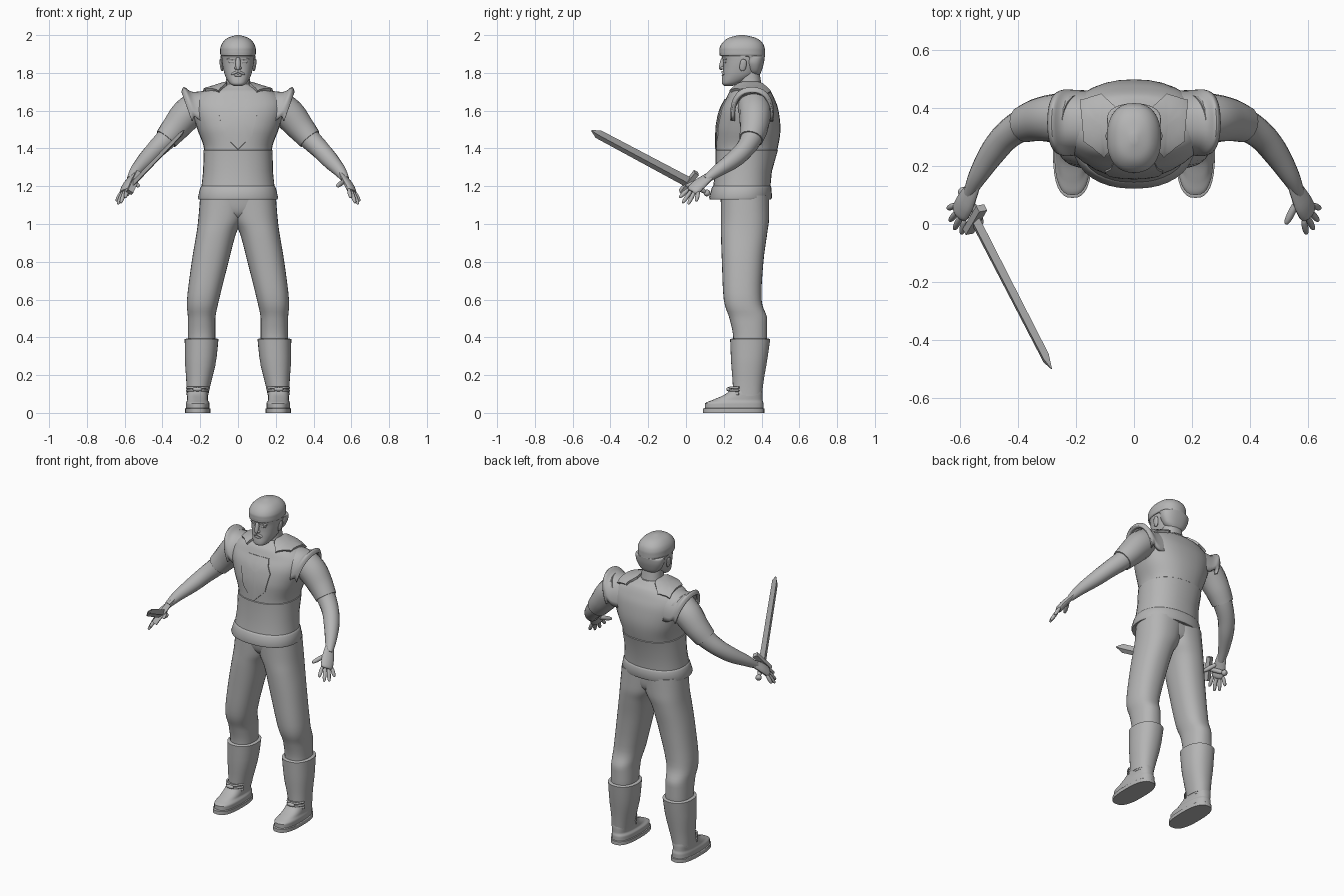
import bpy, bmesh, math
from mathutils import Vector
from mathutils.bvhtree import BVHTree

cube = bpy.data.objects.get("Cube")
if cube:
    bpy.data.objects.remove(cube, do_unlink=True)

tone = (.46, .46, .46, 1)
grey = bpy.data.materials.new("plain grey")
grey.use_nodes = True
grey.diffuse_color = tone
grey.node_tree.nodes["Principled BSDF"].inputs["Base Color"].default_value = tone
parts = []


def skin(name, rings, mirror=False, closed=True):
    """Join a list of point rings into one object; closed rings also get end caps."""
    bm = bmesh.new()
    grid = [[bm.verts.new(point) for point in ring] for ring in rings]
    count = len(grid[0])
    for lower, upper in zip(grid, grid[1:]):
        for i in range(count if closed else count - 1):
            j = (i + 1) % count
            bm.faces.new((lower[i], lower[j], upper[j], upper[i]))
    if closed:
        bm.faces.new(grid[0])
        bm.faces.new(grid[-1])
    bmesh.ops.recalc_face_normals(bm, faces=bm.faces)
    mesh = bpy.data.meshes.new(name)
    bm.to_mesh(mesh)
    bm.free()
    mesh.materials.append(grey)
    obj = bpy.data.objects.new(name, mesh)
    bpy.context.collection.objects.link(obj)
    if mirror:
        obj.modifiers.new("Mirror", "MIRROR").use_mirror_merge = False
    parts.append(obj)
    return obj


def refine(rows, steps=5):
    """Interpolate rows with a smooth curve that never overshoots."""
    result = []
    for k in range(len(rows) - 1):
        group = (rows[max(k - 1, 0)], rows[k], rows[k + 1], rows[min(k + 2, len(rows) - 1)])
        for s in range(steps):
            t = s / steps
            row = []
            for a, b, c, d in zip(*group):
                value = b + t / 2 * (c - a + t * (2 * a - 5 * b + 4 * c - d + t * (3 * (b - c) + d - a)))
                row.append(min(max(value, min(b, c)), max(b, c)))
            result.append(row)
    return result + [rows[-1]]


def power(value, exponent):
    return math.copysign(abs(value) ** (2 / exponent), value)


def turn(count):
    """Cosine and sine pairs around a circle."""
    return [(math.cos(math.tau * i / count), math.sin(math.tau * i / count)) for i in range(count)]


def stack(name, rows, exponent=2.3, mirror=True):
    """Level rounded sections: height, x range, y range."""
    rings = []
    for z, left, right, front, back in refine(rows):
        rings.append([((left + right + (right - left) * power(c, exponent)) / 2,
                       (front + back + (back - front) * power(s, exponent)) / 2, z) for c, s in turn(32)])
    return skin(name, rings, mirror)


def central(name, rows):
    """Level sections centred on the body: height, half width, y range."""
    return stack(name, [(z, -half, half, front, back) for z, half, front, back in rows], mirror=False)


def limb(name, rows, across=(0, 0, 1), flat=1, mirror=True):
    """Round tube through x, y, z, radius; flat thins it sideways to the across direction."""
    path = refine(rows)
    points = [Vector(row[:3]) for row in path]
    rings = []
    for k, point in enumerate(points):
        tangent = (points[min(k + 1, len(points) - 1)] - points[max(k - 1, 0)]).normalized()
        u = Vector(across)
        u = (u - tangent * u.dot(tangent)).normalized()
        v = tangent.cross(u) * flat
        rings.append([point + path[k][3] * (u * c + v * s) for c, s in turn(16)])
    return skin(name, rings, mirror)


def spindle(name, start, end, radius, mirror=True, across=(.3, .5, .8), flat=1):
    """Blunt rounded rod from start to end."""
    a, b = Vector(start), Vector(end)
    rows = []
    for k in range(9):
        angle = math.pi * k / 8
        rows.append((*a.lerp(b, (1 - math.cos(angle)) / 2), radius * max(math.sin(angle), .1) ** .6))
    return limb(name, rows, across, flat, mirror)


def surface_of(obj):
    return BVHTree.FromObject(obj, bpy.context.evaluated_depsgraph_get())


def wrap(name, surface, centre, levels, mirror=False):
    """Band of cloth or leather around a body part; levels give height and lift."""
    rings = []
    for z, lift in levels:
        ring = []
        for c, s in turn(40):
            outward = Vector((c, s, 0))
            hit = surface.ray_cast(Vector((*centre, z)), outward)[0]
            ring.append(hit + outward * lift)
        rings.append(ring)
    skin(name, rings, mirror)


def plate(name, surface, outline, project, lift, mirror=False):
    """Raised plate on a surface; project turns an outline point into a ray."""
    corners = [Vector(p) for p in outline]
    middle = sum(corners, Vector((0, 0))) / len(corners)
    loop = [a.lerp(b, s / 6) for a, b in zip(corners, corners[1:] + corners[:1]) for s in range(6)]
    rings = []
    for scale, height in ((.02, lift), (.3, lift), (.6, lift), (.9, lift), (1, lift), (1.02, -lift)):
        ring = []
        for p in loop:
            origin, direction = project(middle.lerp(p, scale))
            hit, normal = surface.ray_cast(Vector(origin), Vector(direction))[:2]
            ring.append(hit + normal * height)
        rings.append(ring)
    skin(name, rings, mirror)


# Torso with waist band and flared hem
torso = central("torso", [
    (1.13, .2, .135, .44), (1.28, .18, .16, .45), (1.4, .18, .16, .485), (1.5, .215, .16, .5),
    (1.6, .245, .18, .49), (1.66, .235, .21, .47), (1.7, .19, .23, .45), (1.72, .13, .25, .43), (1.74, .07, .27, .41)])
chest = surface_of(torso)
wrap("waist_band", chest, (0, .3), [(1.2, .004), (1.28, .005), (1.39, .004), (1.4, -.01)])
wrap("tunic_hem", chest, (0, .3), [(1.131, .01), (1.14, .015), (1.19, .01), (1.2, .006), (1.21, -.01)])

# Breastplate and collar plates
half = [(0, 1.66), (.07, 1.66), (.08, 1.62), (.1, 1.58), (.075, 1.47), (0, 1.395)]
shield = half + [(-x, z) for x, z in reversed(half[1:-1])]
plate("breastplate", chest, shield, lambda p: ((p.x, -1, p.y), (0, 1, 0)), .006)
plate("collar_plates", chest, [(.06, .28), (.1, .24), (.17, .29), (.18, .42), (.11, .44), (.06, .4)],
      lambda p: ((p.x, p.y, 3), (0, 0, -1)), .014, True)

# Shoulder guards: arched sheets with a flared outer rim
rings = []
for x, top, radius in refine([(.14, 1.71, .11), (.24, 1.7, .113), (.285, 1.725, .115), (.3, 1.7, .11)]):
    ring = []
    for i in range(-10, 11):
        angle = math.pi / 19 * i
        drop = 1 - power(math.cos(angle), 2.3)
        ring.append((x - .05 * drop, .35 + radius * power(math.sin(angle), 2.3), top - .14 * drop))
    rings.append(ring)
guards = skin("shoulder_guards", rings, True, False)
guards.modifiers.new("Thickness", "SOLIDIFY").thickness = .02

# Arms and sleeves
shoulder = [(.2, .36, 1.63, .08), (.27, .365, 1.58, .078), (.33, .36, 1.51, .068), (.38, .345, 1.45, .057)]
limb("arms", shoulder + [(.44, .305, 1.39, .05), (.49, .245, 1.335, .045), (.54, .165, 1.28, .033),
                         (.57, .105, 1.235, .02)])
limb("sleeves", [(x, y, z, radius + .007) for x, y, z, radius in shoulder])

# Hands with four fanned fingers and a thumb
spread = Vector((.47, .88, -.2))
limb("palms", [(.55, .14, 1.265, .025), (.585, .07, 1.21, .039), (.6, .04, 1.18, .038), (.605, .03, 1.17, .025)],
     spread, .5)
knuckle, fan = Vector((.6, .04, 1.18)), Vector((.62, .01, 1.13))
for i, name in enumerate(("index", "middle", "ring", "little")):
    offset = (i - 1.5) / 3
    reach = (fan - knuckle) * (.5 - 2 * offset ** 2)
    spindle(name + "_fingers", knuckle + spread * offset * .06, fan + spread * offset * .1 + reach, .011)
spindle("thumbs", (.565, .08, 1.23), (.525, 0, 1.2), .013)

# Sword in the right hand
hilt, point, pommel = Vector((-.55, .015, 1.22)), Vector((-.285, -.5, 1.495)), Vector((-.59, .11, 1.165))
along = (point - hilt).normalized()
wide = Vector((.35, .54, .76))
thick = along.cross(wide).normalized()
wide = thick.cross(along)


def diamond(centre, width, depth):
    return [centre + wide * width, centre + thick * depth, centre - wide * width, centre - thick * depth]


skin("sword_blade", [diamond(hilt, .03, .013), diamond(hilt.lerp(point, .93), .026, .011), diamond(point, .003, .002)])
skin("sword_guard", [[hilt + along * end + wide * w * .07 + thick * t * .016
                      for w, t in ((1, 1), (1, -1), (-1, -1), (-1, 1))] for end in (-.013, .013)])
spindle("sword_grip", hilt, pommel, .014, False)
spindle("sword_pommel", pommel - along * .016, pommel + along * .014, .018, False)

# Trousers
central("trouser_seat", [(1, .03, .26, .36), (1.04, .1, .21, .41), (1.08, .18, .19, .43), (1.15, .19, .18, .435)])
legs = stack("trouser_legs", [
    (.09, .16, .27, .25, .4), (.25, .13, .27, .25, .415), (.4, .12, .265, .25, .43), (.5, .12, .265, .23, .43),
    (.6, .1, .27, .2, .4), (.8, .05, .245, .19, .41), (.95, .01, .22, .185, .43), (1.03, -.03, .21, .185, .44),
    (1.15, -.06, .2, .185, .44)])

# Boots: shaft with a rim, shoe, sole and laces
shaft = [(.1, .002), (.15, .003), (.2, .006), (.25, .01), (.3, .013), (.35, .015), (.39, .017), (.395, .005)]
wrap("boot_shafts", surface_of(legs), (.2, .34), shaft, True)
stack("boot_feet", [(.02, .15, .275, .1, .41), (.05, .15, .275, .1, .41), (.07, .16, .27, .145, .405),
                    (.1, .16, .27, .21, .405), (.14, .165, .265, .25, .4)], 2.6)
stack("boot_soles", [(0, .145, .28, .09, .415), (.022, .145, .28, .09, .415), (.025, .16, .27, .11, .4)], 2.6)
for k in range(3):
    z = .1 + .017 * k
    limb("boot_laces", [(.16, .28, z, .006), (.19, .235, z, .006), (.24, .235, z, .006), (.27, .28, z, .006)])
spindle("lace_knots", (.19, .225, .125), (.24, .225, .125), .011)

# Neck, head and hair
central("neck", [(1.68, .085, .26, .415), (1.74, .065, .275, .4), (1.83, .06, .28, .385)])
central("head", [(1.73, .02, .205, .24), (1.745, .045, .19, .29), (1.785, .068, .193, .365), (1.83, .08, .197, .39),
                 (1.87, .086, .195, .405), (1.91, .087, .185, .41), (1.96, .07, .21, .39)])
central("hair", [(1.79, .045, .34, .39), (1.81, .07, .325, .4), (1.85, .09, .31, .412), (1.885, .093, .3, .417),
                 (1.89, .09, .187, .418), (1.9, .094, .178, .418), (1.93, .094, .177, .417), (1.96, .082, .193, .404),
                 (1.985, .055, .225, .37), (2, .01, .28, .31)])

# Face
spindle("nose", (0, .2, 1.885), (0, .183, 1.815), .013, False)
spindle("nostrils", (0, .187, 1.826), (.018, .198, 1.826), .009)
spindle("moustache", (0, .19, 1.808), (.035, .205, 1.792), .007)
spindle("lower_lip", (-.022, .195, 1.787), (.022, .195, 1.787), .006, False)
spindle("brows", (.01, .197, 1.875), (.06, .213, 1.872), .006)
spindle("eyes", (.016, .201, 1.857), (.05, .212, 1.857), .006)
spindle("ears", (.083, .297, 1.81), (.093, .307, 1.872), .018, across=(0, 1, 0), flat=.45)

# Smooth shading with crisp edges
bpy.ops.object.select_all(action="DESELECT")
for obj in parts:
    obj.select_set(True)
bpy.context.view_layer.objects.active = parts[0]
bpy.ops.object.shade_smooth_by_angle(angle=math.radians(40))
